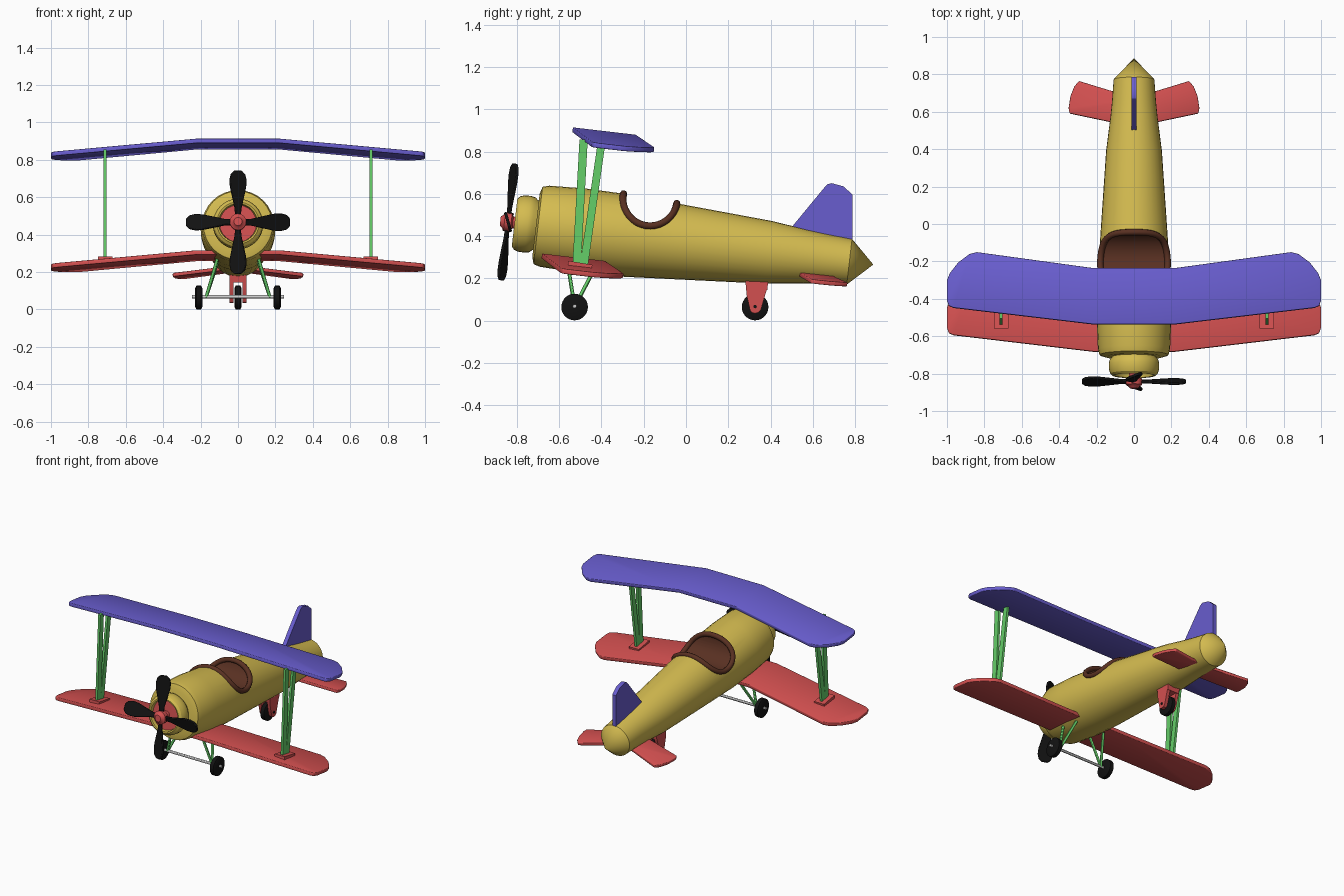
import bpy, bmesh, math
from mathutils import Matrix, Vector

if "Cube" in bpy.data.objects:
    bpy.data.objects.remove(bpy.data.objects["Cube"])

TILT = math.radians(6.65)
# body frame: local y runs nose to tail, pitched down towards the tail
BODY = Matrix.Translation((0, -0.70, 0.45)) @ Matrix.Rotation(-TILT, 4, 'X')
SLOPE = math.tan(TILT)


def colour(name, r, g, b):
    m = bpy.data.materials.new(name)
    m.diffuse_color = (r, g, b, 1)
    m.use_nodes = True
    m.node_tree.nodes["Principled BSDF"].inputs["Base Color"].default_value = m.diffuse_color
    return m


YELLOW = colour("yellow", 0.66, 0.50, 0.08)
RED = colour("red", 0.65, 0.08, 0.08)
BLUE = colour("blue", 0.14, 0.11, 0.62)
GREEN = colour("green", 0.13, 0.62, 0.14)
BROWN = colour("brown", 0.10, 0.03, 0.016)
BLACK = colour("black", 0.006, 0.006, 0.006)


def finish(bm, name, mat, matrix=None):
    bmesh.ops.remove_doubles(bm, verts=bm.verts, dist=1e-5)
    bmesh.ops.recalc_face_normals(bm, faces=bm.faces)
    if matrix:
        bm.transform(matrix)
    me = bpy.data.meshes.new(name)
    bm.to_mesh(me)
    bm.free()
    ob = bpy.data.objects.new(name, me)
    bpy.context.collection.objects.link(ob)
    if mat:
        me.materials.append(mat)
    return ob


def lathe(name, profile, mat, matrix, sides=32):
    """Spin (along, radius) points round the local y axis."""
    bm = bmesh.new()
    vs = [bm.verts.new((r, s, 0)) for s, r in profile]
    es = [bm.edges.new(p) for p in zip(vs, vs[1:])]
    bmesh.ops.spin(bm, geom=vs + es, cent=(0, 0, 0), axis=(0, 1, 0),
                   angle=2 * math.pi, steps=sides, use_merge=True)
    return finish(bm, name, mat, matrix)


def prism(name, outline, x0, x1, mat, matrix=None):
    """Extrude a (y, z) outline from x0 to x1."""
    bm = bmesh.new()
    f = bm.faces.new([bm.verts.new((x0, y, z)) for y, z in outline])
    ext = bmesh.ops.extrude_face_region(bm, geom=[f])["geom"]
    bmesh.ops.translate(bm, vec=(x1 - x0, 0, 0),
                        verts=[v for v in ext if isinstance(v, bmesh.types.BMVert)])
    return finish(bm, name, mat, matrix)


def rod(name, a, b, r, mat):
    a, b = Vector(a), Vector(b)
    m = Matrix.Translation((a + b) / 2) @ (b - a).to_track_quat('Z', 'Y').to_matrix().to_4x4()
    bm = bmesh.new()
    bmesh.ops.create_cone(bm, cap_ends=True, segments=12, radius1=r, radius2=r, depth=(b - a).length)
    return finish(bm, name, mat, m)


def wing(name, panels, height, mat, thick, offset=(0, 0, 0)):
    """Half-wing plan panels bent by height(x, y), mirrored and thickened."""
    bm = bmesh.new()
    for panel in panels:
        bm.faces.new([bm.verts.new((x, y, height(x, y))) for x, y in panel])
    bmesh.ops.remove_doubles(bm, verts=bm.verts, dist=1e-5)
    if sum(f.normal.z for f in bm.faces) < 0:
        bmesh.ops.reverse_faces(bm, faces=bm.faces)
    me = bpy.data.meshes.new(name)
    bm.to_mesh(me)
    bm.free()
    ob = bpy.data.objects.new(name, me)
    bpy.context.collection.objects.link(ob)
    me.materials.append(mat)
    ob.location = offset
    ob.modifiers.new("mirror", 'MIRROR')
    s = ob.modifiers.new("thickness", 'SOLIDIFY')
    s.thickness, s.offset = thick, -1
    b = ob.modifiers.new("soft_edge", 'BEVEL')
    b.width, b.segments = 0.004, 2
    return ob


# fuselage with a cylindrical cockpit cut
HULL = [(-.01, 0), (-.01, .15), (0, .184), (.03, .193), (.2, .2), (.4, .196), (.67, .178),
        (1.1, .149), (1.28, .126), (1.36, .118), (1.483, .109), (1.597, 0)]
fuselage = lathe("fuselage", HULL, YELLOW, BODY)
fuselage.data.materials.append(BROWN)
CS, CW, CR = 0.512, 0.186, 0.128
cutter = lathe("cockpit_cutter", [(-.3, 0), (-.3, CR), (.3, CR), (.3, 0)], YELLOW,
               BODY @ Matrix.Translation((0, CS, CW)) @ Matrix.Rotation(math.pi / 2, 4, 'Z'), 48)
cutter.data.materials.append(BROWN)
for p in cutter.data.polygons:
    p.material_index = 1
cutter.hide_render = True
mod = fuselage.modifiers.new("cockpit", 'BOOLEAN')
mod.object, mod.operation, mod.solver = cutter, 'DIFFERENCE', 'EXACT'
bpy.context.view_layer.objects.active = fuselage
bpy.ops.object.modifier_apply(modifier="cockpit")
bpy.data.objects.remove(cutter)


# cockpit rim: tube along the curve where cutter and hull meet
def hull_radius(s):
    for (s0, r0), (s1, r1) in zip(HULL[1:], HULL[2:]):
        if s0 <= s <= s1:
            return r0 + (r1 - r0) * (s - s0) / (s1 - s0)
    return 0


def rim_point(a):
    s, w = CS + CR * math.cos(a), CW + CR * math.sin(a)
    return s, w, hull_radius(s) ** 2 - w * w


inside = [a for a in (math.pi * (0.8 + 1.4 * i / 4000) for i in range(4001)) if rim_point(a)[2] >= 0]
a0, a1 = inside[0], inside[-1]
cu = bpy.data.curves.new("cockpit_rim", 'CURVE')
cu.dimensions, cu.bevel_depth, cu.bevel_resolution = '3D', 0.017, 2
sp = cu.splines.new('POLY')
N = 56
sp.points.add(N - 1)
for i in range(N):
    t = 2 * math.pi * i / N
    s, w, xx = rim_point((a0 + a1) / 2 + (a1 - a0) / 2 * math.cos(t))
    sp.points[i].co = (math.copysign(math.sqrt(max(xx, 0)), math.sin(t)), s, w, 1)
sp.use_cyclic_u = True
cu.materials.append(BROWN)
rim = bpy.data.objects.new("cockpit_rim", cu)
rim.matrix_world = BODY
bpy.context.collection.objects.link(rim)

# nose cowl, red face plate and propeller
lathe("nose_cowl", [(0, .115), (-.015, .12), (-.028, .131), (-.05, .135), (-.08, .134), (-.1, .127),
                    (-.112, .113), (-.11, .104), (-.08, .1), (-.08, 0)], YELLOW, BODY)
lathe("nose_plate", [(-.08, 0), (-.08, .099), (-.088, .099), (-.088, 0)], RED, BODY)
lathe("propeller_hub", [(-.18, 0), (-.18, .022), (-.168, .031), (-.16, .044), (-.128, .044),
                        (-.12, .028), (-.08, .028), (-.08, 0)], RED, BODY, 20)
half = [(.02, .016), (.07, .018), (.13, .032), (.19, .046), (.23, .048), (.26, .04), (.278, .02)]
blade = [(w, r) for r, w in half] + [(-w, r) for r, w in reversed(half)]
for k in range(4):
    m = (BODY @ Matrix.Translation((0, -.143, 0)) @ Matrix.Rotation(k * math.pi / 2, 4, 'Y')
         @ Matrix.Rotation(math.radians(90 + 22), 4, 'Z'))
    b = prism(f"propeller_blade_{k + 1}", blade, -.007, .007, BLACK, m)
    bv = b.modifiers.new("soft_edge", 'BEVEL')
    bv.width, bv.segments = 0.004, 2

# wings: same plan, the lower one set forward and down
inner = [(0, -.535), (.22, -.535), (.22, -.235), (0, -.235)]
outer = [(.22, -.535), (.965, -.447), (.99, -.437), (1, -.41), (1, -.30), (.985, -.262),
         (.94, -.205), (.88, -.16), (.84, -.15), (.22, -.235)]


def wing_z(x, y):
    return .914 - SLOPE * (y + .535) - .077 * max(0, x - .22)


wing("upper_wing", [inner, outer], wing_z, BLUE, .024)
wing("lower_wing", [inner, outer], wing_z, RED, .024, (0, -.146, -.597))

# tail surfaces
wing("tailplane", [[(0, .52), (.345, .592), (.35, .62), (.34, .685), (.32, .735), (.295, .765), (0, .675)]],
     lambda x, y: .236 - SLOPE * (y - .545) - .1 * x, RED, .02)
prism("tail_fin", [(.46, .40), (.50, .442), (.655, .63), (.67, .645), (.69, .65), (.745, .635), (.787, .597),
                   (.787, .33), (.6, .36)], -.014, .014, BLUE)

for side, sx in (("left", -1), ("right", 1)):
    # wing struts standing in a foot plate
    x0, x1 = sx * .71 - .008, sx * .71 + .008
    prism(f"front_wing_strut_{side}", [(-.537, .262), (-.497, .262), (-.465, .856), (-.504, .856)], x0, x1, GREEN)
    prism(f"rear_wing_strut_{side}", [(-.502, .262), (-.464, .262), (-.381, .842), (-.418, .842)], x0, x1, GREEN)
    prism(f"strut_foot_{side}", [(-.56, .258), (-.445, .245), (-.443, .264), (-.558, .283)],
          sx * .71 - .038, sx * .71 + .038, RED)
    # main landing gear
    foot = (sx * .17, -.527, .066)
    rod(f"front_gear_strut_{side}", (sx * .11, -.56, .27), foot, .009, GREEN)
    rod(f"rear_gear_strut_{side}", (sx * .11, -.43, .25), foot, .009, GREEN)
    # tail wheel fork cheek
    prism(f"tail_fork_{side}", [(.28, .2), (.39, .2), (.383, .15), (.354, .05), (.343, .038), (.327, .034),
                                (.311, .038), (.303, .05), (.287, .12)], sx * .024, sx * .046, RED)

# axles, wheels and fork block
rod("main_axle", (-.245, -.527, .068), (.245, -.527, .068), .009, None)
rod("tail_axle", (-.05, .327, .066), (.05, .327, .066), .008, BLACK)
prism("tail_fork_block", [(.285, .145), (.385, .145), (.39, .2), (.28, .2)], -.046, .046, RED)
tyre = [(-.019, 0), (-.019, .05), (-.013, .063), (.013, .063), (.019, .05), (.019, 0)]
for name, x, y in (("wheel_left", -.21, -.527), ("wheel_right", .21, -.527), ("tail_wheel", 0, .327)):
    lathe(name, tyre, BLACK, Matrix.Translation((x, y, .064)) @ Matrix.Rotation(math.pi / 2, 4, 'Z'), 28)

# smooth shading with crisp edges
bpy.ops.object.select_all(action='DESELECT')
for ob in bpy.context.scene.objects:
    if ob.type == 'MESH':
        ob.select_set(True)
bpy.context.view_layer.objects.active = fuselage
bpy.ops.object.shade_smooth_by_angle(angle=math.radians(30))
